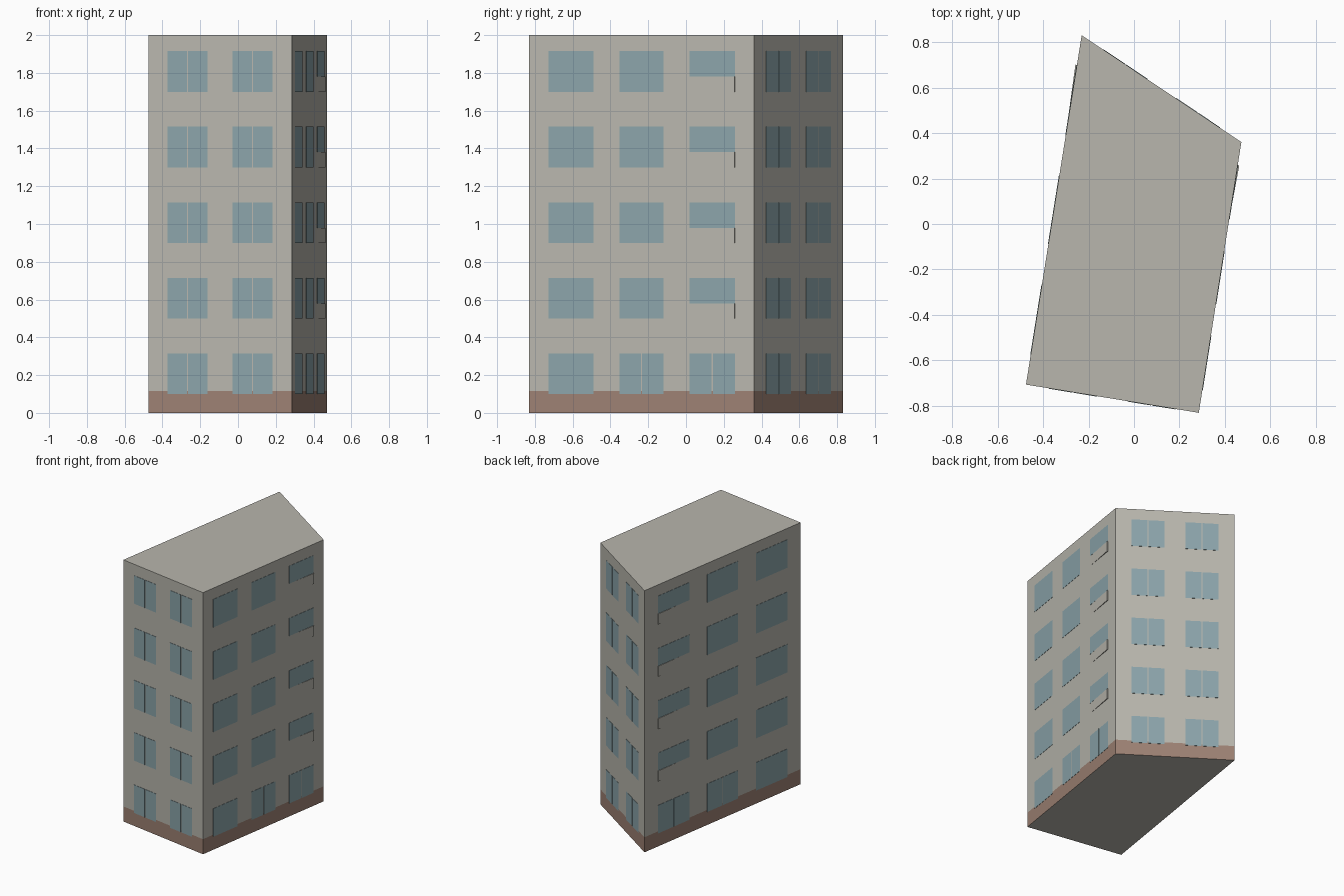
import bpy, bmesh
from mathutils import Vector

cube = bpy.data.objects.get("Cube")
if cube:
    bpy.data.objects.remove(cube, do_unlink=True)


def material(name, rgb):
    linear = [(c / 255 / 12.92) if c < 11 else ((c / 255 + 0.055) / 1.055) ** 2.4 for c in rgb]
    mat = bpy.data.materials.new(name)
    mat.use_nodes = True
    mat.diffuse_color = (*linear, 1)
    mat.node_tree.nodes["Principled BSDF"].inputs["Base Color"].default_value = (*linear, 1)
    return mat


plaster = material("warm grey plaster", (184, 182, 173))
glass = material("blue grey glass", (139, 164, 170))
plinth = material("brown plinth", (157, 129, 115))

# Footprint corners, counter-clockwise from the front
A, B, C, D = [Vector(p) for p in ((-0.475, -0.706, 0), (0.285, -0.83, 0),
                                  (0.472, 0.36, 0), (-0.23, 0.83, 0))]
HEIGHT, PLINTH_TOP = 2.0, 0.115
FLOORS, STOREY, SILL, WINDOW_H, PARAPET_H = 5, 0.4, 0.1, 0.215, 0.08


def finish(bm, name, *mats):
    bmesh.ops.recalc_face_normals(bm, faces=bm.faces)
    mesh = bpy.data.meshes.new(name)
    bm.to_mesh(mesh)
    bm.free()
    for mat in mats:
        mesh.materials.append(mat)
    obj = bpy.data.objects.new(name, mesh)
    bpy.context.scene.collection.objects.link(obj)
    return obj


def slab(bm, p, q, s, z, out):
    """Thin block on wall p-q between fractions s and heights z, standing out at each end."""
    normal = Vector((q.y - p.y, p.x - q.x, 0)).normalized()
    ring = []
    for height in z:
        up = Vector((0, 0, height))
        ends = [p.lerp(q, f) + up for f in s]
        ring.append([bm.verts.new(v) for v in (
            ends[0] + normal * out[0], ends[1] + normal * out[1],
            ends[1] - normal * 0.004, ends[0] - normal * 0.004)])
    low, high = ring
    bm.faces.new(low)
    bm.faces.new(high)
    for i in range(4):
        j = (i + 1) % 4
        bm.faces.new((low[i], low[j], high[j], high[i]))


def window(bm, p, q, s, z, split):
    """Glazing in one sheet, or in two leaves with a narrow gap."""
    half = 0.003 / (q - p).length
    mid = sum(s) / 2
    spans = [(s[0], mid - half), (mid + half, s[1])] if split else [s]
    for span in spans:
        slab(bm, p, q, span, z, (0.002, 0.002))


# Building body, with the plinth as a coloured band of the walls
bm = bmesh.new()
bm.faces.new([bm.verts.new(v) for v in (A, B, C, D)])
edges = list(bm.edges)
for top in (PLINTH_TOP, HEIGHT):
    made = bmesh.ops.extrude_edge_only(bm, edges=edges)["geom"]
    for v in made:
        if isinstance(v, bmesh.types.BMVert):
            v.co.z = top
    edges = [e for e in made if isinstance(e, bmesh.types.BMEdge)
             and all(abs(v.co.z - top) < 1e-5 for v in e.verts)]
bmesh.ops.contextual_create(bm, geom=edges)
for f in bm.faces:
    f.material_index = int(0 < f.calc_center_median().z < PLINTH_TOP)
finish(bm, "building_body", plaster, plinth)

# Short walls: two columns of double-leaf windows
for name, p, q in (("front", A, B), ("back", C, D)):
    bm = bmesh.new()
    for floor in range(FLOORS):
        z = SILL + floor * STOREY
        for span in ((0.135, 0.412), (0.588, 0.865)):
            window(bm, p, q, span, (z, z + WINDOW_H), True)
    finish(bm, name + "_windows", glass)

# Long walls: two wide columns and a balcony column towards the back
for name, p, q, flip in (("left", B, C, False), ("right", D, A, True)):
    panes, parapets = bmesh.new(), bmesh.new()
    for floor in range(FLOORS):
        z = SILL + floor * STOREY
        top = z + WINDOW_H
        for column, span in enumerate(((0.085, 0.286), (0.402, 0.598), (0.714, 0.915))):
            s = (1 - span[1], 1 - span[0]) if flip else span
            balcony = column == 2 and floor > 0
            sill = z + PARAPET_H if balcony else z
            window(panes, p, q, s, (sill, top), floor == 0 and column > 0)
            if balcony:
                out = (0.007, 0.0) if flip else (0.0, 0.007)
                slab(parapets, p, q, s, (z, sill), out)
    finish(panes, name + "_windows", glass)
    finish(parapets, name + "_balcony_parapets", plaster)
